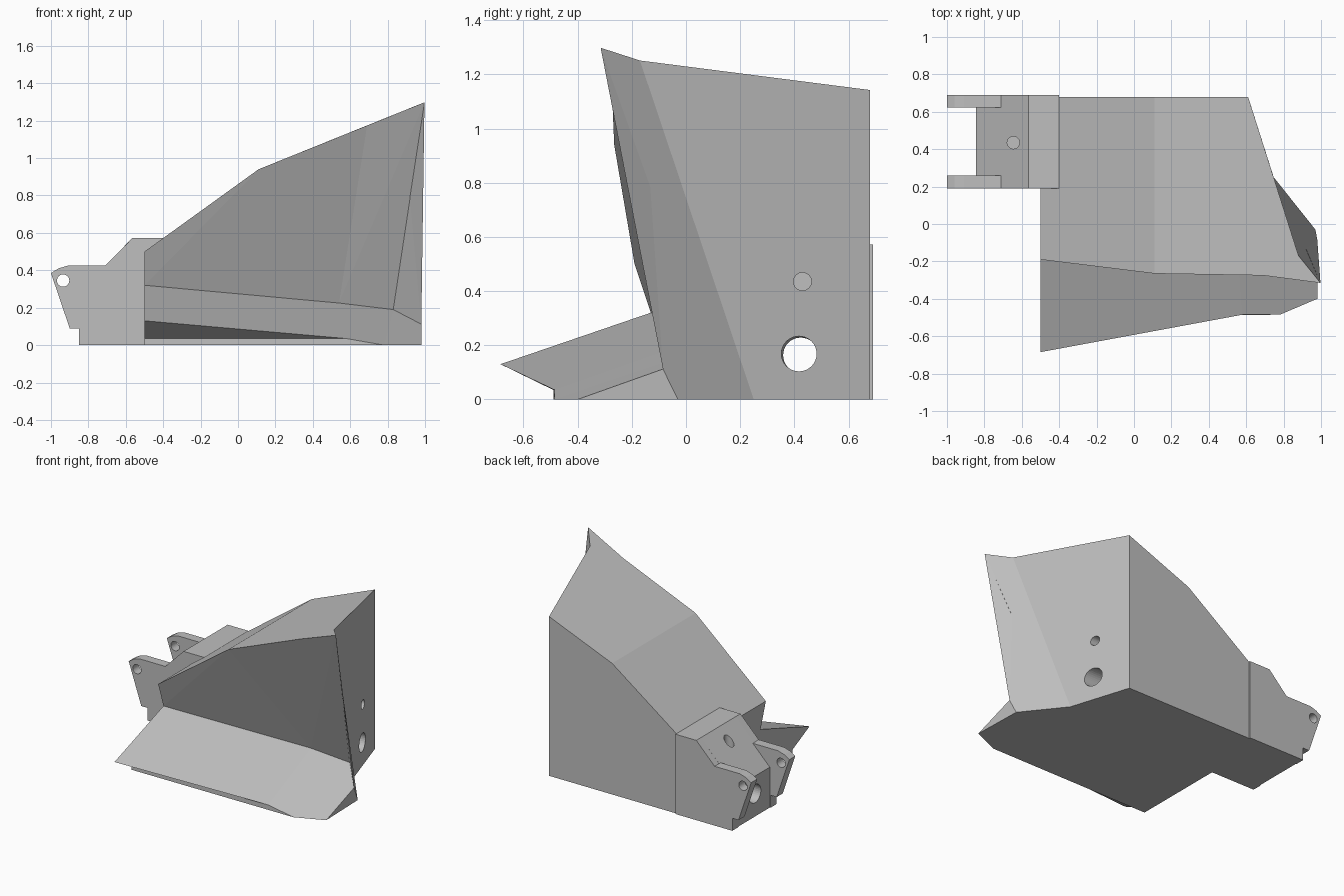
import bpy
import bmesh
from mathutils import Matrix, Vector

cube = bpy.data.objects.get("Cube")
if cube:
    bpy.data.objects.remove(cube, do_unlink=True)

steel = bpy.data.materials.new("plain grey steel")
steel.use_nodes = True
GREY = (0.52, 0.52, 0.52, 1)
steel.diffuse_color = GREY
steel.node_tree.nodes["Principled BSDF"].inputs["Base Color"].default_value = GREY


def add_object(name, bm):
    bmesh.ops.recalc_face_normals(bm, faces=bm.faces[:])
    mesh = bpy.data.meshes.new(name)
    bm.to_mesh(mesh)
    bm.free()
    mesh.materials.append(steel)
    obj = bpy.data.objects.new(name, mesh)
    bpy.context.collection.objects.link(obj)
    return obj


def plate(name, outline, y0, y1):
    """Extrude an x-z outline along y."""
    bm = bmesh.new()
    face = bm.faces.new([bm.verts.new((x, y0, z)) for x, z in outline])
    new = bmesh.ops.extrude_face_region(bm, geom=[face])["geom"]
    verts = [v for v in new if isinstance(v, bmesh.types.BMVert)]
    bmesh.ops.translate(bm, verts=verts, vec=(0, y1 - y0, 0))
    return add_object(name, bm)


def drill(objects, start, end, radius):
    """Cut a round hole between two points."""
    start, end = Vector(start), Vector(end)
    axis = end - start
    bm = bmesh.new()
    bmesh.ops.create_cone(
        bm, cap_ends=True, segments=32, radius1=radius, radius2=radius,
        depth=axis.length,
        matrix=Matrix.Translation((start + end) / 2)
        @ axis.to_track_quat("Z", "Y").to_matrix().to_4x4())
    cutter = add_object("hole_cutter", bm)
    cutter.hide_render = True
    for obj in objects:
        mod = obj.modifiers.new("hole", "BOOLEAN")
        mod.operation = "DIFFERENCE"
        mod.solver = "EXACT"
        mod.object = cutter
        bpy.context.view_layer.update()
        graph = bpy.context.evaluated_depsgraph_get()
        mesh = bpy.data.meshes.new_from_object(obj.evaluated_get(graph))
        obj.modifiers.clear()
        obj.data = mesh
    bpy.data.objects.remove(cutter, do_unlink=True)


# Main body: named corners, then faces listed by corner names
corners = {
    # top edge of the front sheet, left to right
    "t0": (-0.5, -0.19, 0.5), "t1": (0.11, -0.265, 0.94),
    "t2": (0.69, -0.275, 1.174), "t3": (0.997, -0.315, 1.298),
    # crease between front sheet and blade
    "c0": (-0.5, -0.13, 0.32), "c1": (0.54, 0.055, 0.225),
    "c2": (0.83, 0.08, 0.19), "c3": (0.98, -0.085, 0.112),
    # blade edge and the floor behind it
    "b0": (-0.5, -0.685, 0.13), "b1": (0.58, -0.485, 0.035),
    "b2": (0.78, -0.485, 0), "b3": (0.98, -0.4, 0),
    "u0": (-0.5, -0.49, 0.035), "f0": (-0.5, -0.49, 0),
    # side seam, rear and floor corners
    "s_top": (0.88, -0.17, 1.251), "s_low": (0.747, 0.25, 0),
    "nose": (0.97, -0.03, 0),
    "r_top": (0.61, 0.68, 1.142), "r_low": (0.61, 0.68, 0),
    "r_mid": (0.11, 0.68, 0.94),
    "l_top": (-0.5, 0.68, 0.5), "l_low": (-0.5, 0.68, 0),
}
faces = [
    "c0 t1 t0", "c0 c1 t1", "c1 t2 t1", "c1 c2 t3", "c1 t3 t2",   # front sheet
    "c2 c3 t3",                                                   # front return
    "b0 b1 c1 c0", "b1 b2 c2 c1", "b2 b3 c3 c2",                  # blade
    "b0 u0 b1", "u0 f0 b2 b1",                                    # blade underside
    "b3 nose c3", "c3 nose s_low s_top t3",                       # side strip
    "s_low r_low r_top s_top",                                    # side
    "t0 t1 r_mid l_top", "t1 t2 t3 s_top r_top r_mid",            # top
    "l_top r_mid r_top r_low l_low",                              # back
    "t0 l_top l_low f0 u0 b0 c0",                                 # left end
    "f0 l_low r_low s_low nose b3 b2",                            # floor
]
bm = bmesh.new()
verts = {name: bm.verts.new(co) for name, co in corners.items()}
for names in faces:
    bm.faces.new([verts[n] for n in names.split()])
body = add_object("plough_body", bm)

# Coupling block and its two lug plates
shoulder = [(-0.4, 0), (-0.4, 0.572), (-0.565, 0.572)]
block = plate("coupling_block", shoulder + [(-0.845, 0.29), (-0.845, 0)], 0.24, 0.64)
lug_outline = shoulder + [(-0.71, 0.425), (-0.91, 0.425), (-0.96, 0.41), (-1, 0.385),
                          (-0.9, 0.09), (-0.85, 0.09), (-0.85, 0)]
lugs = [plate(name, lug_outline, y, y + 0.068)
        for name, y in (("front_lug", 0.19), ("rear_lug", 0.622))]

# Pin holes, long bore and blind holes
drill(lugs, (-0.935, 0, 0.345), (-0.935, 1, 0.345), 0.033)
drill([block, body], (-1.2, 0.425, 0.162), (1.2, 0.415, 0.17), 0.065)
drill([body], (0.5, 0.43, 0.435), (1, 0.43, 0.435), 0.033)
drill([block], (-0.645, 0.435, 0.35), (-0.645, 0.435, 0.7), 0.033)
